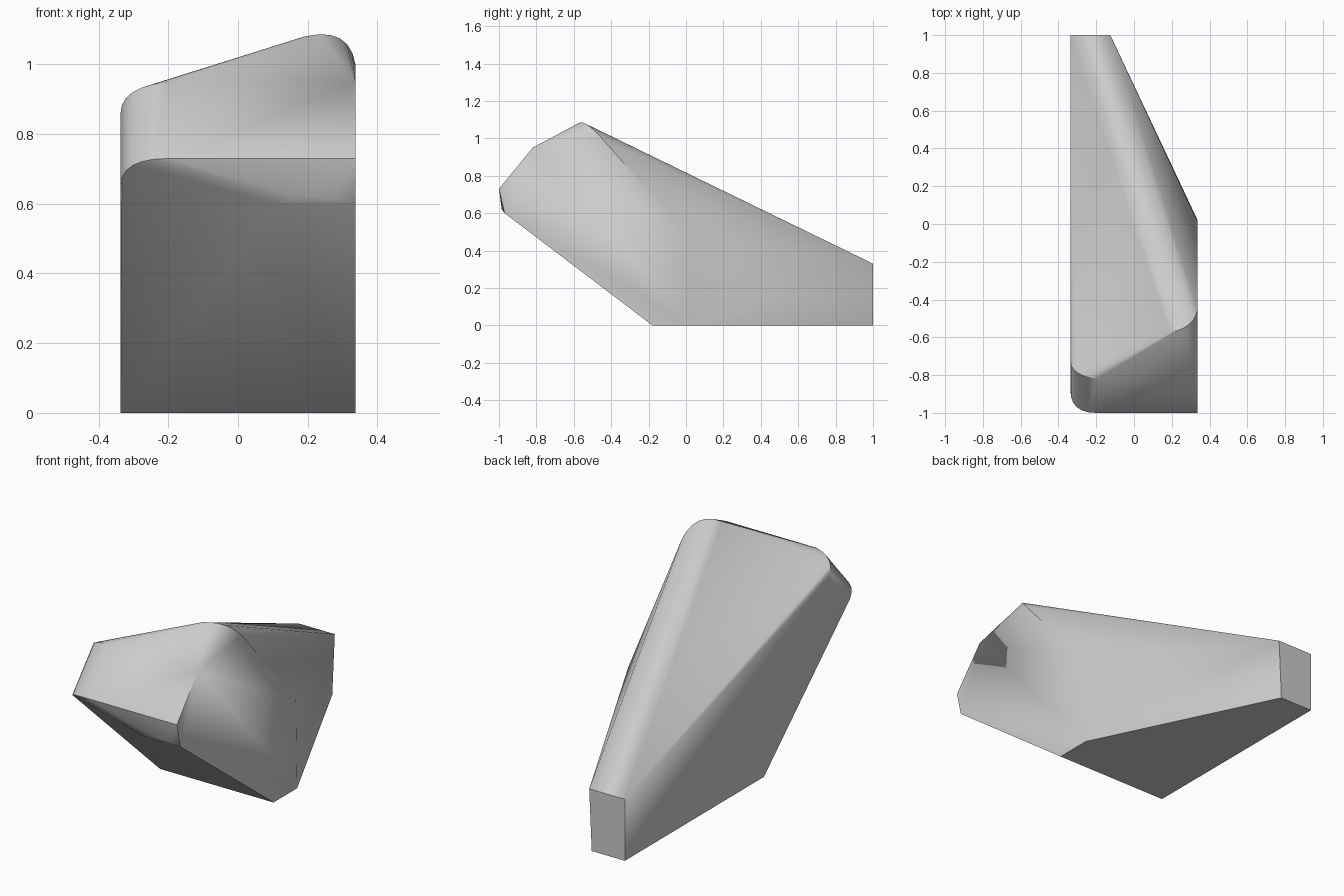
import bpy, bmesh, math
from mathutils import Vector

cube = bpy.data.objects.get("Cube")
if cube:
    bpy.data.objects.remove(cube)

SIDE = 0.337  # half width


def arc(start, corner, end, steps=6):
    """Rounded corner from start to end, pulled towards corner."""
    a, b, c = Vector(start), Vector(corner), Vector(end)
    return [a * (1 - t) ** 2 + b * 2 * t * (1 - t) + c * t * t
            for t in (i / steps for i in range(steps + 1))]


# Flat base and blunt tail
points = [(-SIDE, -0.18, 0), (SIDE, -0.18, 0), (SIDE, 0.02, 0),
          (-0.14, 1, 0), (-SIDE, 1, 0),
          (-SIDE, 1, 0.33), (-0.125, 1, 0.33)]
# Shoulder of the slanted side, and the sharp front corners
points += [(SIDE, 0.01, 0.48), (SIDE, -0.4, 0.93),
           (SIDE, -0.82, 0.95), (SIDE, -1, 0.73)]
# Rounded corners: front lower, front upper, crest and chin
points += arc((-SIDE, -0.88, 0.65), (-SIDE, -1, 0.73), (-0.2, -1, 0.73))
points += arc((-SIDE, -0.72, 0.86), (-SIDE, -0.80, 0.935), (-0.2, -0.82, 0.95))
points += arc((0.19, -0.575, 1.08), (0.32, -0.55, 1.11), (SIDE, -0.45, 1.0))
points += arc((0.11, -0.97, 0.6), (0.22, -1, 0.64), (SIDE, -0.97, 0.6), 4)

# Convex body stretched over those corners
bm = bmesh.new()
for p in points:
    bm.verts.new(p)
bmesh.ops.remove_doubles(bm, verts=bm.verts, dist=0.001)
hull = bmesh.ops.convex_hull(bm, input=bm.verts)
loose = {g for g in hull["geom_interior"] + hull["geom_unused"]
         if isinstance(g, bmesh.types.BMVert)}
bmesh.ops.delete(bm, geom=list(loose), context="VERTS")
bmesh.ops.dissolve_limit(bm, angle_limit=math.radians(1),
                         verts=bm.verts, edges=bm.edges)
bmesh.ops.recalc_face_normals(bm, faces=bm.faces)
mesh = bpy.data.meshes.new("faceted_body")
bm.to_mesh(mesh)
bm.free()

body = bpy.data.objects.new("faceted_body", mesh)
bpy.context.collection.objects.link(body)

# Plain grey material
grey = bpy.data.materials.new("light_grey")
grey.use_nodes = True
colour = (0.6, 0.6, 0.6, 1)
grey.diffuse_color = colour
grey.node_tree.nodes["Principled BSDF"].inputs["Base Color"].default_value = colour
mesh.materials.append(grey)

# Soft rounded corners, crisp main edges
bpy.context.view_layer.objects.active = body
body.select_set(True)
bpy.ops.object.shade_smooth_by_angle(angle=math.radians(30))
